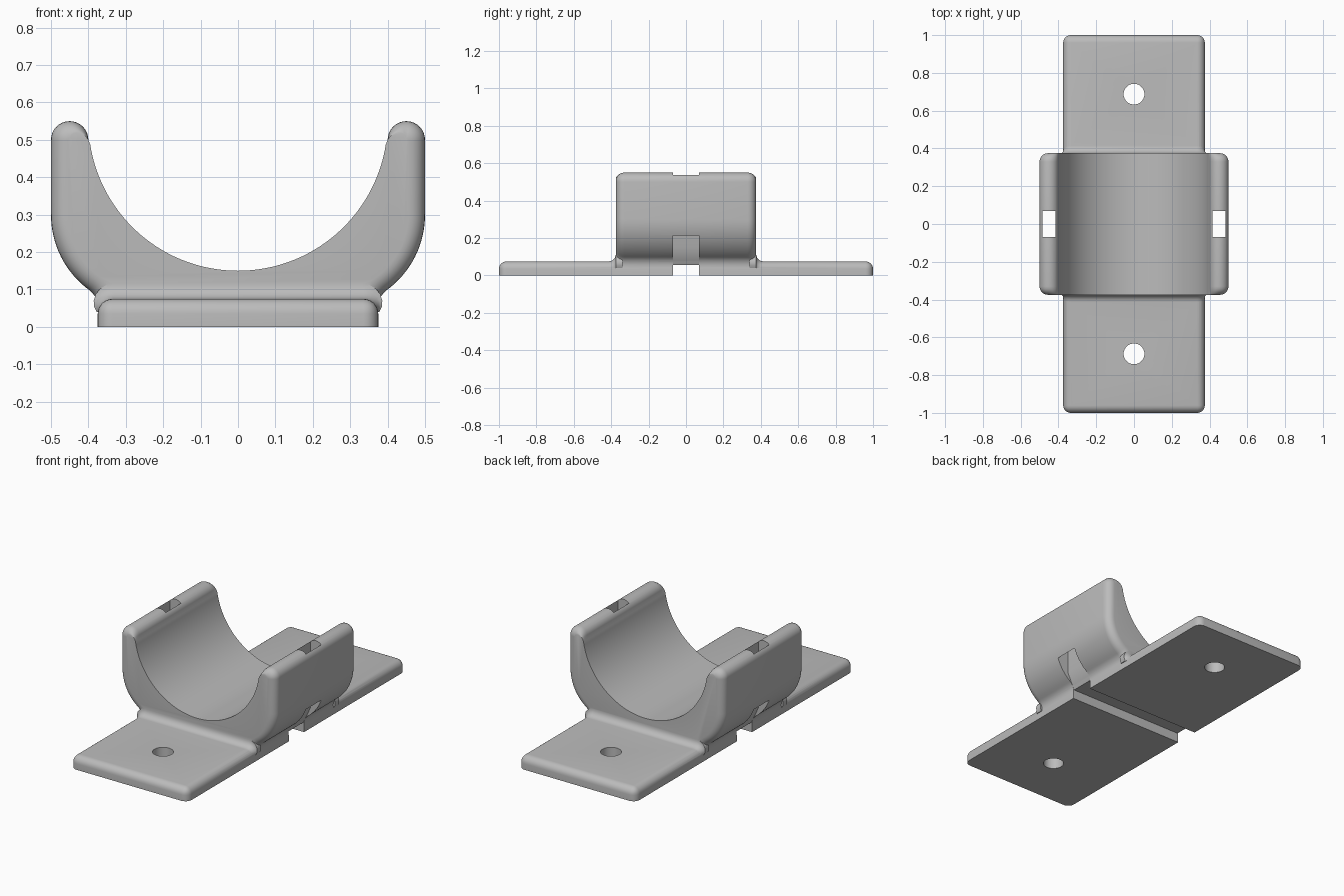
import bpy, bmesh
from math import sin, cos, pi, radians, atan2, hypot

if "Cube" in bpy.data.objects:
    bpy.data.objects.remove(bpy.data.objects["Cube"], do_unlink=True)

grey = bpy.data.materials.new("plain_grey")
grey.use_nodes = True
COLOUR = (0.5, 0.5, 0.5, 1)
grey.diffuse_color = COLOUR
grey.node_tree.nodes["Principled BSDF"].inputs["Base Color"].default_value = COLOUR

ROUND = 0.045     # edge rounding of the cradle ends
HALF = 0.375      # half width of the plate and half length of the cradle
THICK = 0.075     # plate thickness


def make_object(name, bm):
    bmesh.ops.recalc_face_normals(bm, faces=bm.faces)
    mesh = bpy.data.meshes.new(name)
    bm.to_mesh(mesh)
    bm.free()
    mesh.materials.append(grey)
    ob = bpy.data.objects.new(name, mesh)
    bpy.context.collection.objects.link(ob)
    return ob


def loft(name, rings):
    """Join closed rings of equal length and cap both ends."""
    bm = bmesh.new()
    loops = [[bm.verts.new(p) for p in ring] for ring in rings]
    n = len(loops[0])
    for a, b in zip(loops, loops[1:]):
        for i in range(n):
            j = (i + 1) % n
            bm.faces.new((a[i], a[j], b[j], b[i]))
    bm.faces.new(loops[0])
    bm.faces.new(loops[-1])
    return make_object(name, bm)


def prism(name, profile, half_y):
    return loft(name, [[(x, y, z) for x, z in profile] for y in (-half_y, half_y)])


def arc(cx, cz, r, start, end, n):
    for i in range(n + 1):
        a = start + (end - start) * i / n
        yield cx + r * cos(a), cz + r * sin(a), a


def half_outline(inset):
    """Right half of the cradle outline, from the foot up to the trough bottom."""
    fx, fr, ox, oz, orad = 0.434, 0.06, 0.25, 0.3, 0.25
    fz = oz - ((fr + orad) ** 2 - (fx - ox) ** 2) ** 0.5
    touch = atan2(fz - oz, fx - ox)
    pts = [(fx - fr - inset, 0.02)]
    # concave foot, then rounded belly
    pts += [(x + inset * cos(a), z + inset * sin(a))
            for x, z, a in arc(fx, fz, fr, pi, touch + pi, 8)]
    pts += [(x - inset * cos(a), z - inset * sin(a))
            for x, z, a in arc(ox, oz, orad, touch, 0, 16)][1:]
    # rounded wall top, whose inset fades towards the trough
    for x, z, a in arc(0.45, 0.5, 0.05, 0, pi, 16):
        fade = inset * min(1, 2 - 2 * a / pi)
        pts.append((x - fade * cos(a), z - fade * sin(a)))
    # trough
    pts += [(x, z) for x, z, a in arc(0, 0.55, 0.4, radians(-9), -pi / 2, 32)]
    return pts


# Cradle with rounded ends
rings = []
for side in (-1, 1):
    steps = [i * pi / 12 for i in range(7)]
    for a in (steps if side < 0 else reversed(steps)):
        right = half_outline(ROUND * (1 - sin(a)))
        left = [(-x, z) for x, z in reversed(right[:-1])]
        y = side * (HALF - ROUND * (1 - cos(a)))
        rings.append([(x, y, z) for x, z in right + left])
cradle = loft("cradle", rings)

# Plate with rounded upper edges and corners
bm = bmesh.new()
bmesh.ops.create_cube(bm, size=1)
for v in bm.verts:
    v.co = (v.co.x * HALF * 2, v.co.y * 2, (v.co.z + 0.5) * THICK)
edges = [e for e in bm.edges if max(v.co.z for v in e.verts) > 0.01]
bmesh.ops.bevel(bm, geom=edges, offset=0.04, segments=6, profile=0.5, affect='EDGES')
bracket = make_object("bracket", bm)


def end_fillet(side):
    """Concave blend between the plate and one cradle end."""
    path = [(x, z, a) for x, z, a in arc(HALF - 0.041, 0.035, 0.04, 0.1, pi / 2, 6)]
    path += [(-x, z, pi - a) for x, z, a in reversed(path)]
    size = 0.04
    section = [(0.34, -0.015), (0.34, size)]
    section += [(HALF + size + size * cos(a), size + size * sin(a))
                for a in [pi + i * pi / 12 for i in range(7)]]
    section += [(HALF + size, -0.015)]
    return loft("end_fillet", [[(x + h * cos(a) * sin(a), side * y, z + h * sin(a) ** 2)
                                for y, h in section] for x, z, a in path])


def combine(tool, operation):
    mod = bracket.modifiers.new(operation, 'BOOLEAN')
    mod.operation = operation
    mod.solver = 'EXACT'
    mod.object = tool
    bpy.context.view_layer.objects.active = bracket
    bpy.ops.object.modifier_apply(modifier=mod.name)
    bpy.data.objects.remove(tool, do_unlink=True)


combine(cradle, 'UNION')
for side in (-1, 1):
    combine(end_fillet(side), 'UNION')

# Strap channel under the plate
combine(prism("channel_cutter", [(-0.6, -0.1), (0.6, -0.1), (0.6, 0.055), (-0.6, 0.055)], 0.07),
        'DIFFERENCE')

for side in (-1, 1):
    # Strap slot down through the wall, opening on the belly
    slot = [(0.415, 0.7), (0.485, 0.7), (0.485, 0.04), (0.37, 0.04), (0.37, 0.055), (0.415, 0.15)]
    combine(prism("slot_cutter", [(side * x, z) for x, z in slot], 0.07), 'DIFFERENCE')
    # Screw hole
    bm = bmesh.new()
    bmesh.ops.create_cone(bm, cap_ends=True, segments=40, radius1=0.055, radius2=0.055, depth=0.4)
    bmesh.ops.translate(bm, verts=bm.verts, vec=(0, side * 0.6875, 0))
    combine(make_object("hole_cutter", bm), 'DIFFERENCE')

bpy.ops.object.select_all(action='DESELECT')
bracket.select_set(True)
bpy.context.view_layer.objects.active = bracket
bpy.ops.object.shade_smooth_by_angle(angle=radians(32))
